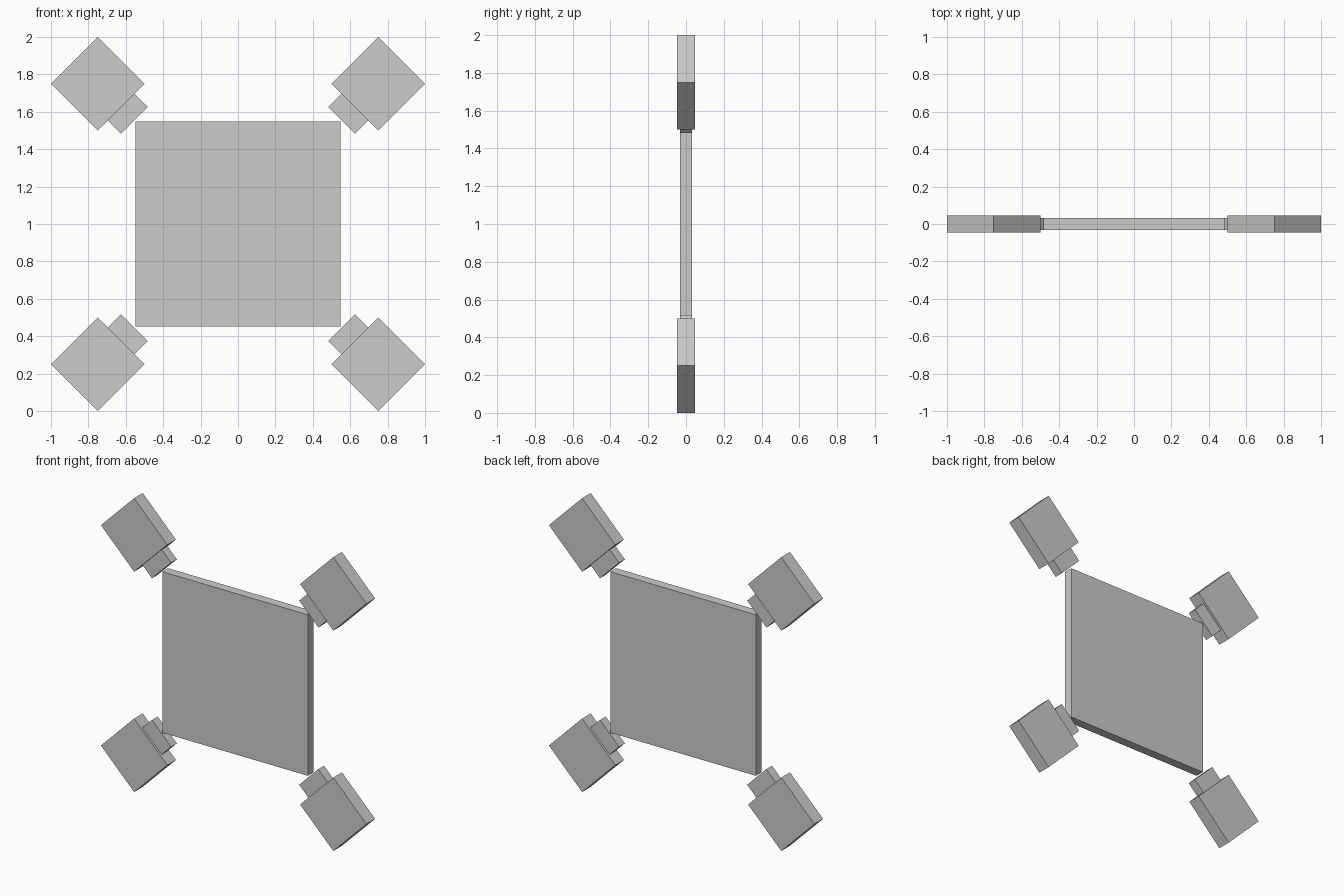
import bpy
from math import radians, sqrt
from mathutils import Vector

if "Cube" in bpy.data.objects:
    bpy.data.objects.remove(bpy.data.objects["Cube"])


def box(name, center, size, angle=0.0):
    """Box turned about the y axis."""
    bpy.ops.mesh.primitive_cube_add(size=1, location=center,
                                    rotation=(0, radians(angle), 0))
    ob = bpy.context.object
    ob.name = name
    ob.scale = size
    bpy.ops.object.transform_apply(location=False, rotation=True, scale=True)
    return ob


MID = Vector((0, 0, 1))
PLATE = 0.25 * sqrt(2)   # side of a diamond plate
STUB = 0.10              # length of the connector along the diagonal

# Central square panel
box("panel", MID, (1.096, 0.062, 1.096))

# Diamond plate and connector at each corner, along the diagonals
for sx, side in ((-1, "left"), (1, "right")):
    for sz, level in ((-1, "lower"), (1, "upper")):
        out = Vector((sx, 0, sz)).normalized()
        plate_mid = MID + Vector((0.75 * sx, 0, 0.75 * sz))
        stub_mid = plate_mid - out * (PLATE + STUB) / 2
        angle = -45 * sx * sz
        box(f"corner_plate_{level}_{side}", plate_mid,
            (PLATE, 0.093, PLATE), angle)
        box(f"connector_{level}_{side}", stub_mid,
            (STUB, 0.062, 0.204), angle)
